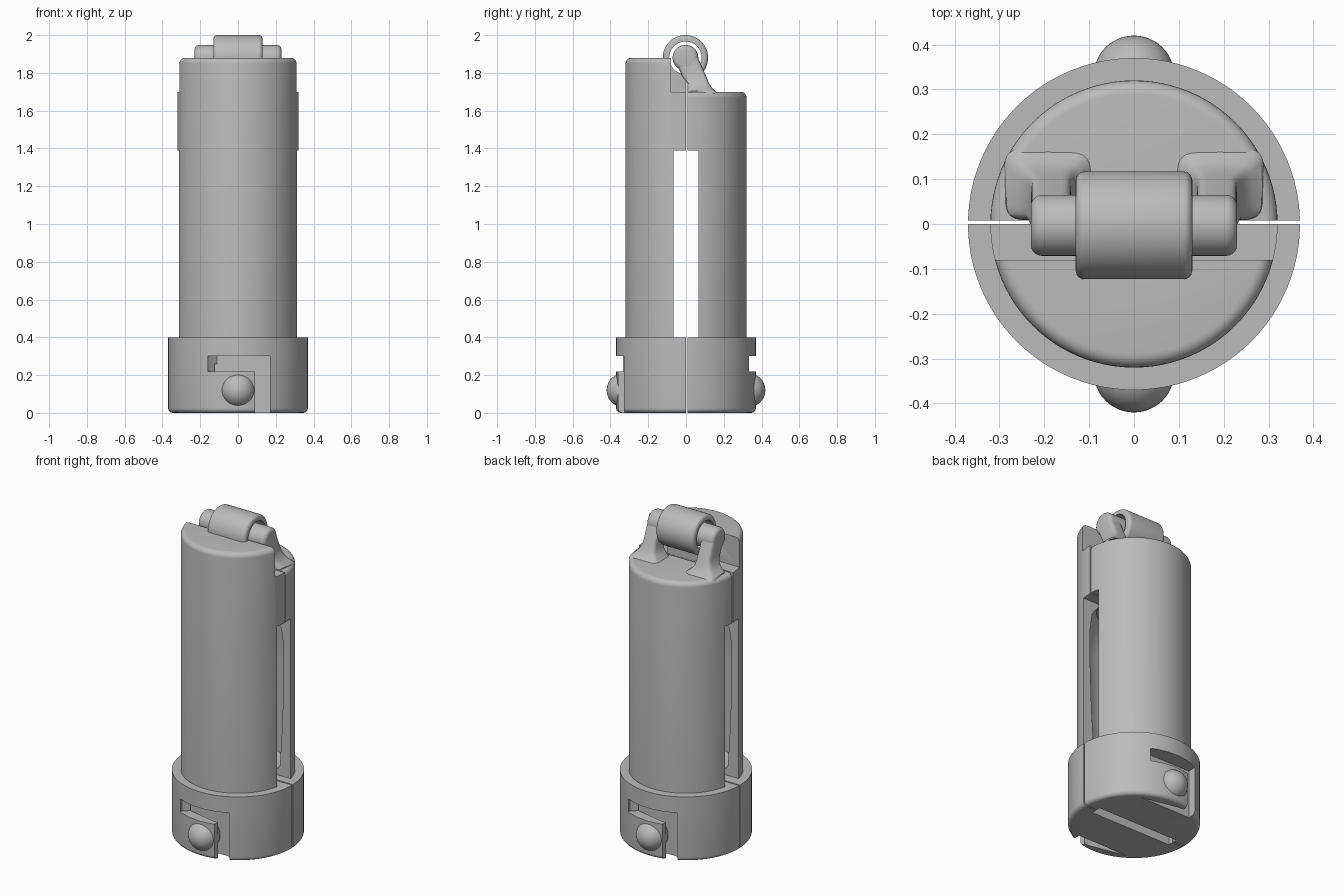
import bpy, bmesh, math
from mathutils import Matrix, Vector

old = bpy.data.objects.get("Cube")
if old:
    bpy.data.objects.remove(old)

grey = bpy.data.materials.new("plain grey")
grey.use_nodes = True
colour = (0.5, 0.5, 0.5, 1)
grey.diffuse_color = colour
grey.node_tree.nodes["Principled BSDF"].inputs["Base Color"].default_value = colour


def finish(bm, name):
    bmesh.ops.recalc_face_normals(bm, faces=bm.faces)
    mesh = bpy.data.meshes.new(name)
    bm.to_mesh(mesh)
    bm.free()
    mesh.materials.append(grey)
    ob = bpy.data.objects.new(name, mesh)
    bpy.context.collection.objects.link(ob)
    return ob


def lathe(name, profile, steps=96, matrix=None):
    """Revolve (radius, height) points about z, then place."""
    bm = bmesh.new()
    verts = [bm.verts.new((r, 0, z)) for r, z in profile]
    edges = [bm.edges.new(pair) for pair in zip(verts, verts[1:])]
    bmesh.ops.spin(bm, geom=verts + edges, cent=(0, 0, 0), axis=(0, 0, 1),
                   angle=math.tau, steps=steps)
    bmesh.ops.remove_doubles(bm, verts=bm.verts, dist=0.0001)
    if matrix:
        bm.transform(matrix)
    return finish(bm, name)


def prism(name, points, z0, z1):
    """Extrude a plan outline from z0 to z1."""
    bm = bmesh.new()
    face = bm.faces.new([bm.verts.new((x, y, z0)) for x, y in points])
    top = bmesh.ops.extrude_face_region(bm, geom=[face])["geom"]
    bmesh.ops.translate(bm, vec=(0, 0, z1 - z0),
                        verts=[v for v in top if isinstance(v, bmesh.types.BMVert)])
    return finish(bm, name)


def box(name, x0, x1, y0, y1, z0, z1):
    return prism(name, [(x0, y0), (x1, y0), (x1, y1), (x0, y1)], z0, z1)


def boolean(ob, tools, operation="DIFFERENCE"):
    """Apply each tool in turn and remove it."""
    for tool in tools:
        mod = ob.modifiers.new("cut", "BOOLEAN")
        mod.operation, mod.solver, mod.object = operation, "EXACT", tool
        graph = bpy.context.evaluated_depsgraph_get()
        mesh = bpy.data.meshes.new_from_object(ob.evaluated_get(graph))
        ob.modifiers.clear()
        ob.data = mesh
        bpy.data.objects.remove(tool)


def arc(cr, cz, rad, start, end, n=6):
    """Profile points along a rounded edge, angles in degrees."""
    out = []
    for i in range(n + 1):
        a = math.radians(start + (end - start) * i / n)
        out.append((cr + rad * math.cos(a), cz + rad * math.sin(a)))
    return out


def rounded_rod(name, radius, half, fillet, matrix):
    profile = ([(0, -half)] + arc(radius - fillet, fillet - half, fillet, -90, 0)
               + arc(radius - fillet, half - fillet, fillet, 0, 90) + [(0, half)])
    return lathe(name, profile, 64, matrix)


BODY, COLLAR, GAP = 0.32, 0.37, 0.008
HINGE_Y, HINGE_Z = -0.003, 1.88
along_x = Matrix.Translation((0, HINGE_Y, HINGE_Z)) @ Matrix.Rotation(math.pi / 2, 4, "Y")


def half_body(name, top, side):
    """Half of the split tube; side is -1 for front, 1 for back."""
    profile = ([(0, 0)] + arc(COLLAR - 0.025, 0.025, 0.025, -90, 0)
               + [(COLLAR, 0.4), (BODY, 0.4)]
               + arc(BODY - 0.03, top - 0.03, 0.03, 0, 90) + [(0, top)])
    ob = lathe(name, profile)
    flip = lambda pts: [(-side * x, side * y) for x, y in pts]
    cavity = [(0, 0.41), (0.21, 0.41), (0.25, 0.46), (0.265, 0.7), (0.275, 1.0),
              (0.275, 1.2), (0.26, 1.31), (0.21, 1.38), (0, 1.38)]
    # split plane, side windows, inside space and key slot underneath
    if side < 0:
        split = box("split", -1, 1, 0, 1, -1, 3)
    else:
        split = box("split", -1, 1, -1, GAP, -1, 3)
    tools = [split,
             box("window", -1, 1, -0.065, 0.065, 0.4, 1.39),
             lathe("inside", cavity, 64),
             box("key_slot", -0.28, 0.28, -0.03, 0.035, -0.1, 0.1)]
    # angled catch slot around a springy tongue
    tools += [prism("upper_slot", flip([(-0.16, 0.5), (-0.16, 0.32), (-0.11, 0.275),
                                        (0.17, 0.275), (0.17, 0.5)]), 0.22, 0.3),
              prism("entry_slot", flip([(0.09, 0.5), (0.09, 0.275), (0.17, 0.275),
                                        (0.17, 0.5)]), -0.1, 0.26),
              prism("tongue_gap", flip([(-0.18, 0.275), (0.13, 0.275),
                                        (0.13, 0.325), (0.06, 0.325)]), -0.1, 0.26)]
    boolean(ob, tools)
    return ob


# split tube
front_half = half_body("front_half", 1.88, -1)
back_half = half_body("back_half", 1.70, 1)
boolean(front_half, [box("hinge_step", -1, 1, -0.08, 1, 1.7, 3),
                     rounded_rod("clearance", 0.086, 0.13, 0.001, along_x)])

# hinge barrel with its foot, bored for the pin
barrel = rounded_rod("hinge_barrel", 0.12, 0.13, 0.02, along_x)
boolean(barrel, [box("foot", -0.13, 0.13, -0.09, -0.001, 1.69, 1.85)], "UNION")
boolean(barrel, [rounded_rod("bore", 0.086, 0.3, 0.001, along_x)])

# hinge pin
pin = rounded_rod("hinge_pin", 0.068, 0.23, 0.025, along_x)


def hinge_arm(name, side):
    """Leaning arm with a flared foot, lofted through rounded rings."""
    rings = [(1.69, 0.09, 0.29, GAP, 0.17), (1.705, 0.10, 0.285, GAP, 0.155),
             (1.72, 0.12, 0.265, GAP, 0.138), (1.745, 0.135, 0.245, GAP, 0.122),
             (1.78, 0.14, 0.23, -0.02, 0.108), (1.88, 0.14, 0.23, -0.062, 0.064)]
    bm = bmesh.new()
    loops = []
    for z, x0, x1, y0, y1 in rings:
        loop = []
        for i in range(32):
            c, s = math.cos(math.tau * i / 32), math.sin(math.tau * i / 32)
            px = math.copysign(abs(c) ** 0.4, c)
            py = math.copysign(abs(s) ** 0.4, s)
            loop.append(bm.verts.new((side * ((x0 + x1) + (x1 - x0) * px) / 2,
                                      ((y0 + y1) + (y1 - y0) * py) / 2, z)))
        loops.append(loop)
    for a, b in zip(loops, loops[1:]):
        for i in range(32):
            j = (i + 1) % 32
            bm.faces.new((a[i], a[j], b[j], b[i]))
    bm.faces.new(loops[0])
    bm.faces.new(loops[-1])
    return finish(bm, name)


arms = [hinge_arm("left_hinge_arm", 1), hinge_arm("right_hinge_arm", -1)]

# catch balls on the tongues
balls = [lathe(name, arc(0, 0, 0.09, -90, 90, 24), 48,
               Matrix.Translation(Vector((0, y, 0.12))))
         for name, y in (("front_catch_ball", -0.33), ("back_catch_ball", 0.33))]

# smooth shading with sharp edges kept
bpy.ops.object.select_all(action="DESELECT")
for ob in [front_half, back_half, barrel, pin] + arms + balls:
    ob.select_set(True)
    bpy.context.view_layer.objects.active = ob
bpy.ops.object.shade_smooth_by_angle(angle=math.radians(30))
